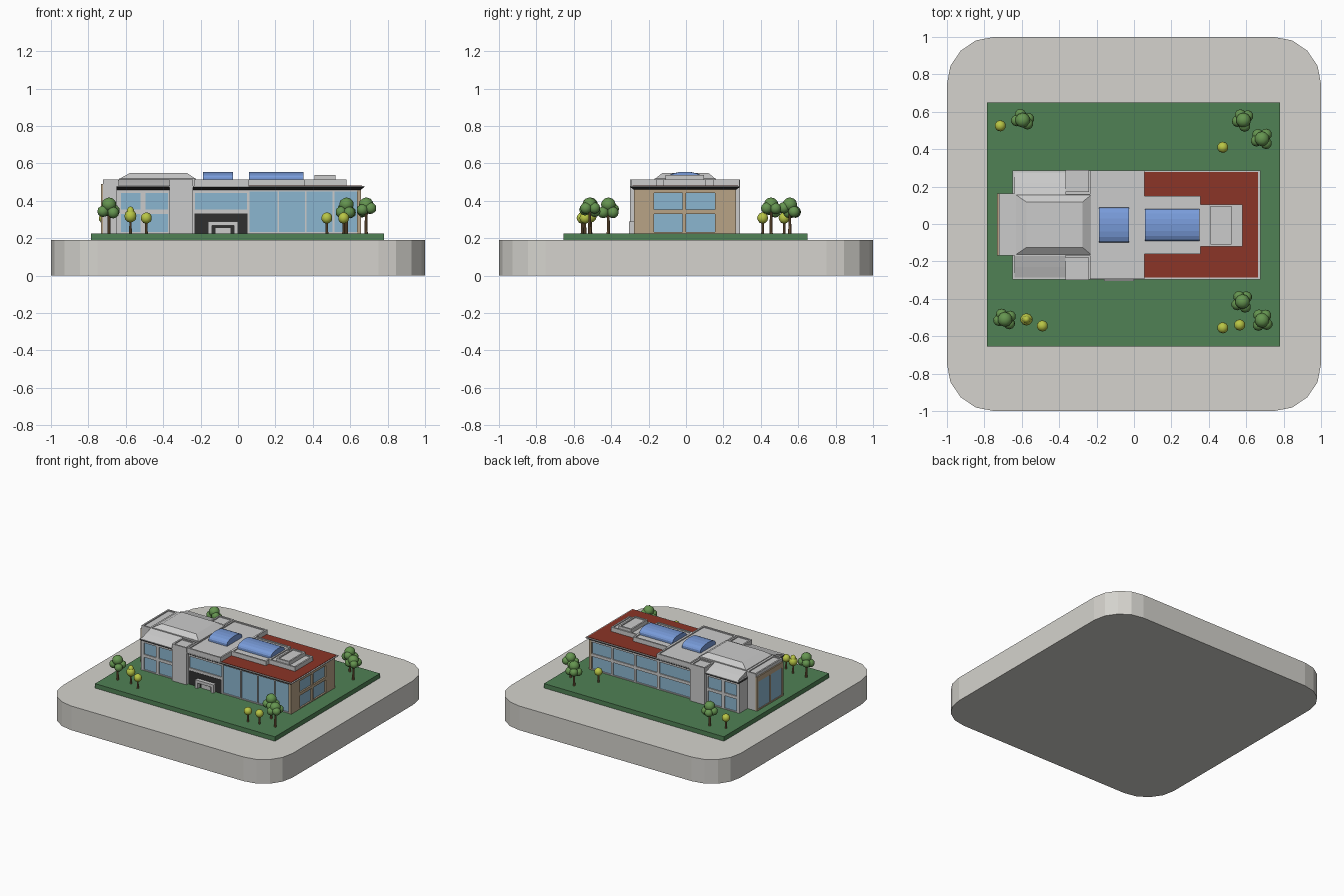
import bpy, bmesh, math, random
from mathutils import Vector

if "Cube" in bpy.data.objects:
    bpy.data.objects.remove(bpy.data.objects["Cube"])

random.seed(4)
CY = -0.005  # building centre line in y


def material(name, r, g, b):
    m = bpy.data.materials.new(name)
    m.diffuse_color = (r, g, b, 1)
    m.use_nodes = True
    m.node_tree.nodes["Principled BSDF"].inputs["Base Color"].default_value = m.diffuse_color
    return m


STONE = material("pale stone", 0.66, 0.65, 0.61)
GRASS = material("grass", 0.08, 0.22, 0.09)
GLASS = material("glass", 0.26, 0.47, 0.63)
SKY = material("skylight blue", 0.19, 0.33, 0.70)
RED = material("red roofing", 0.26, 0.035, 0.02)
TAN = material("tan wall", 0.48, 0.37, 0.24)
DARK = material("dark", 0.03, 0.03, 0.03)
TRUNK = material("bark", 0.24, 0.14, 0.06)
LEAF = material("leaf green", 0.13, 0.30, 0.08)
LIME = material("lime leaf", 0.48, 0.56, 0.06)


def finish(name, bm, mat=None, smooth=False):
    bmesh.ops.recalc_face_normals(bm, faces=bm.faces[:])
    me = bpy.data.meshes.new(name)
    bm.to_mesh(me)
    bm.free()
    ob = bpy.data.objects.new(name, me)
    bpy.context.collection.objects.link(ob)
    if mat:
        me.materials.append(mat)
    if smooth:
        for p in me.polygons:
            p.use_smooth = True
    return ob


def prism(bm, bottom, top):
    lo, hi = [bm.verts.new(p) for p in bottom], [bm.verts.new(p) for p in top]
    bm.faces.new(lo[::-1])
    bm.faces.new(hi)
    for i in range(len(lo)):
        j = (i + 1) % len(lo)
        bm.faces.new((lo[i], lo[j], hi[j], hi[i]))


def rect(x0, x1, y0, y1, z):
    return [(x0, y0, z), (x1, y0, z), (x1, y1, z), (x0, y1, z)]


def boxes(name, items, mat=None):
    bm = bmesh.new()
    for x0, x1, y0, y1, z0, z1 in items:
        prism(bm, rect(x0, x1, y0, y1, z0), rect(x0, x1, y0, y1, z1))
    return finish(name, bm, mat)


def taper(name, lo, hi, z0, z1, mat=None):
    bm = bmesh.new()
    prism(bm, rect(*lo, z0), rect(*hi, z1))
    return finish(name, bm, mat)


def roof_block(name, x0, x1, y0, y1, z0, z1, w=0.012):
    # flat block with a raised lip around its top
    boxes(name, [(x0, x1, y0, y1, z0, z1 - 0.008),
                 (x0, x1, y0, y0 + w, z1 - 0.008, z1), (x0, x1, y1 - w, y1, z1 - 0.008, z1),
                 (x0, x0 + w, y0 + w, y1 - w, z1 - 0.008, z1), (x1 - w, x1, y0 + w, y1 - w, z1 - 0.008, z1)])


def frame_bars(u0, u1, z0, z1, panes_u, panes_z):
    # rectangles (u0, u1, z0, z1) filling everything around the panes
    us = [u0] + [v for p in panes_u for v in p] + [u1]
    zs = [z0] + [v for p in panes_z for v in p] + [z1]
    bars = [(us[i], us[i + 1], z0, z1) for i in range(0, len(us), 2)]
    bars += [(a, b, zs[i], zs[i + 1]) for a, b in panes_u for i in range(0, len(zs), 2)]
    return bars


def facade(name, side, u0, u1, panes_u, panes_z):
    a, b = sorted((CY + side * 0.255, CY + side * 0.27))
    boxes(name, [(p, q, a, b, r, s) for p, q, r, s in frame_bars(u0, u1, 0.225, 0.46, panes_u, panes_z)])


def end_wall(name, xa, xb, u0, u1, z1, panes_u, panes_z, mat):
    boxes(name, [(xa, xb, p, q, r, s) for p, q, r, s in frame_bars(u0, u1, 0.225, z1, panes_u, panes_z)], mat)


# rounded base and lawn
bm = bmesh.new()
ring = []
for k in range(4):
    c = Vector((0.75, 0)).to_3d()
    for s in range(5):
        a = math.pi / 2 * k + math.pi / 8 * s
        cx = 0.75 if k in (0, 3) else -0.75
        cy = 0.75 if k in (0, 1) else -0.75
        ring.append((cx + 0.25 * math.cos(a), cy + 0.25 * math.sin(a)))
prism(bm, [(x, y, 0) for x, y in ring], [(x, y, 0.19) for x, y in ring])
finish("base", bm, STONE)
boxes("lawn", [(-0.785, 0.78, -0.655, 0.65, 0.18, 0.225)], GRASS)

# glazed core, front and back facades
boxes("glass_core", [(-0.63, 0.645, CY - 0.262, CY + 0.262, 0.22, 0.462)], GLASS)
two_rows = [(0.232, 0.33), (0.353, 0.443)]
left_panes = [(-0.64, -0.52), (-0.495, -0.375)]
right_panes = [(0.062, 0.21), (0.22, 0.357), (0.367, 0.505), (0.515, 0.645)]
for side, tag in ((-1, "front"), (1, "back")):
    facade(tag + "_left_windows", side, -0.65, -0.365, left_panes, two_rows)
    facade(tag + "_middle_windows", side, -0.24, 0.055, [(-0.23, 0.047)], two_rows)
    a, b = sorted((CY + side * 0.295, CY + side * 0.175))
    roof_block(tag + "_pier", -0.365, -0.24, a, b, 0.225, 0.515)
facade("front_right_windows", -1, 0.055, 0.655, right_panes, [(0.232, 0.45)])
facade("back_right_windows", 1, 0.055, 0.655, [(0.065, 0.25), (0.265, 0.45), (0.465, 0.645)], two_rows)

# end walls
end_wall("right_wall", 0.635, 0.657, CY - 0.272, CY + 0.272, 0.462, [(-0.17, -0.018), (0.0, 0.155)], two_rows, TAN)
boxes("left_wall", [(-0.65, -0.625, CY - 0.27, CY + 0.27, 0.225, 0.462)])
roof_block("left_tower", -0.722, -0.64, -0.168, 0.163, 0.225, 0.515)
boxes("left_tower_glass", [(-0.727, -0.72, -0.15, 0.145, 0.235, 0.46)], GLASS)
end_wall("left_tower_frame", -0.732, -0.72, -0.168, 0.163, 0.49, [(-0.15, -0.008), (0.003, 0.145)], [(0.235, 0.45)], TAN)

# entrance
boxes("entrance_recess", [(-0.232, 0.05, -0.277, -0.26, 0.225, 0.332)], DARK)
boxes("entrance_portal", [(-0.16, -0.138, -0.305, -0.27, 0.225, 0.29), (-0.022, 0.0, -0.305, -0.27, 0.225, 0.29),
                          (-0.138, -0.022, -0.305, -0.27, 0.268, 0.29)])
boxes("entrance_door", [(-0.12, -0.04, -0.283, -0.27, 0.225, 0.255)])

# roof slab with flared eaves and red covering
taper("eaves", (-0.65, 0.655, CY - 0.272, CY + 0.272), (-0.65, 0.675, CY - 0.292, CY + 0.292), 0.458, 0.473, DARK)
boxes("roof_edge", [(-0.65, 0.675, CY - 0.292, CY + 0.292, 0.473, 0.478)])
boxes("red_roof", [(0.05, 0.664, CY - 0.282, CY + 0.282, 0.47, 0.481)], RED)

# roof blocks
roof_block("middle_roof_block", -0.235, 0.055, CY - 0.29, CY + 0.29, 0.47, 0.515)
roof_block("right_roof_block", 0.05, 0.355, -0.16, 0.15, 0.47, 0.515)
roof_block("end_roof_block", 0.35, 0.58, -0.12, 0.105, 0.47, 0.515)
roof_block("roof_vent", 0.41, 0.52, -0.11, 0.095, 0.505, 0.537)
taper("left_roof_skirt", (-0.64, -0.365, CY - 0.29, CY + 0.29), (-0.64, -0.365, CY - 0.225, CY + 0.225), 0.475, 0.497)
taper("left_roof_slope", (-0.64, -0.365, CY - 0.225, CY + 0.225), (-0.64, -0.365, CY - 0.165, CY + 0.165), 0.497, 0.515)
taper("hip_base", (-0.635, -0.225, -0.168, 0.16), (-0.635, -0.225, -0.168, 0.16), 0.475, 0.52)
taper("hip_roof", (-0.63, -0.23, -0.163, 0.155), (-0.575, -0.275, -0.125, 0.118), 0.52, 0.55)


# barrel skylights
def skylight(name, x0, x1, half):
    bm = bmesh.new()
    arc = [(CY + half * math.cos(math.pi * i / 8), 0.525 + 0.03 * math.sin(math.pi * i / 8)) for i in range(9)]
    prof = [(CY + half, 0.505)] + arc + [(CY - half, 0.505)]
    prism(bm, [(x0, y, z) for y, z in prof], [(x1, y, z) for y, z in prof])
    finish(name, bm, SKY)


skylight("small_skylight", -0.187, -0.027, 0.093)
skylight("large_skylight", 0.06, 0.35, 0.085)


# trees
def trunk(name, x, y, r, top):
    bm = bmesh.new()
    pts = [(math.cos(math.pi * i / 4), math.sin(math.pi * i / 4)) for i in range(8)]
    prism(bm, [(x + r * c, y + r * s, 0.22) for c, s in pts], [(x + r * .7 * c, y + r * .7 * s, top) for c, s in pts])
    finish(name, bm, TRUNK)


def blobs(name, items, mat):
    bm = bmesh.new()
    for x, y, z, r, h in items:
        vs = bmesh.ops.create_icosphere(bm, subdivisions=2, radius=1)["verts"]
        for v in vs:
            v.co = Vector((x + v.co.x * r, y + v.co.y * r, z + v.co.z * h))
    finish(name, bm, mat, True)


for i, (x, y) in enumerate([(-0.595, 0.555), (0.585, 0.555), (0.685, 0.455), (0.58, -0.415), (0.685, -0.515), (-0.69, -0.51)]):
    trunk(f"tree_trunk_{i}", x, y, 0.009, 0.34)
    lumps = [(x, y, 0.38, 0.04, 0.038)]
    for k in range(4):
        a = k * math.pi / 2 + random.uniform(0, 1)
        lumps.append((x + 0.032 * math.cos(a), y + 0.032 * math.sin(a), random.uniform(0.335, 0.365), 0.031, 0.031))
    blobs(f"tree_crown_{i}", lumps, LEAF)

for i, (x, y, tall) in enumerate([(-0.715, 0.525, 0), (0.475, 0.41, 0), (-0.575, -0.51, 1), (-0.49, -0.545, 0),
                                  (0.475, -0.555, 0), (0.565, -0.54, 0)]):
    trunk(f"shrub_trunk_{i}", x, y, 0.008, 0.29)
    lumps = [(x, y, 0.308, 0.03, 0.031)]
    if tall:
        lumps = [(x, y, 0.318, 0.033, 0.035), (x, y, 0.337, 0.022, 0.034)]
    blobs(f"shrub_crown_{i}", lumps, LIME)
